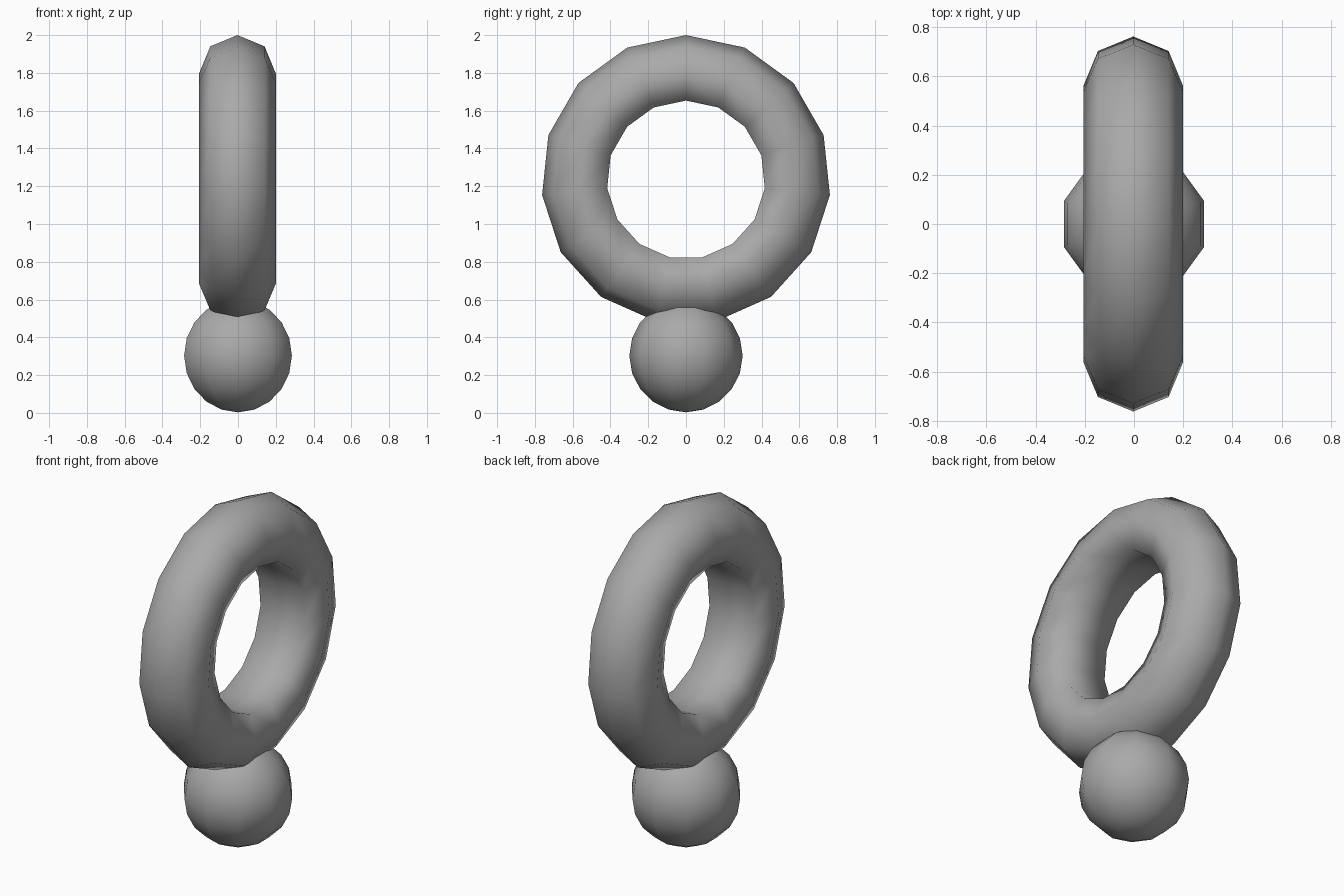
import bpy
import bmesh
from math import cos, sin, tau, radians

cube = bpy.data.objects.get("Cube")
if cube:
    bpy.data.objects.remove(cube, do_unlink=True)

# One plain grey for the whole model
grey = bpy.data.materials.new("plain grey")
grey.use_nodes = True
colour = (0.4, 0.4, 0.4, 1.0)
grey.diffuse_color = colour
grey.node_tree.nodes["Principled BSDF"].inputs["Base Color"].default_value = colour


def add_object(name, bm, location):
    """Turn a bmesh into a smooth shaded grey object."""
    bmesh.ops.recalc_face_normals(bm, faces=bm.faces)
    for face in bm.faces:
        face.smooth = True
    mesh = bpy.data.meshes.new(name)
    bm.to_mesh(mesh)
    bm.free()
    mesh.materials.append(grey)
    obj = bpy.data.objects.new(name, mesh)
    obj.location = location
    bpy.context.collection.objects.link(obj)
    return obj


# Upright ring: an eight-sided tube with its innermost corner flattened away
SEGMENTS, RING_RADIUS, TUBE_RADIUS = 15, 0.563, 0.203
bm = bmesh.new()
loops = []
for i in range(SEGMENTS):
    around = tau * i / SEGMENTS
    loop = []
    for step in range(-3, 4):
        tilt = radians(45 * step)
        radius = RING_RADIUS + TUBE_RADIUS * cos(tilt)
        loop.append(bm.verts.new((TUBE_RADIUS * sin(tilt),
                                  radius * sin(around), radius * cos(around))))
    loops.append(loop)
for i, loop in enumerate(loops):
    after = loops[(i + 1) % SEGMENTS]
    for j in range(len(loop)):
        k = (j + 1) % len(loop)
        bm.faces.new((loop[j], loop[k], after[k], after[j]))
add_object("ring", bm, (-0.003, 0, 1.234))

# Ball foot under the ring
bm = bmesh.new()
bmesh.ops.create_uvsphere(bm, u_segments=10, v_segments=10, radius=0.3)
add_object("ball_foot", bm, (0, 0, 0.303))
